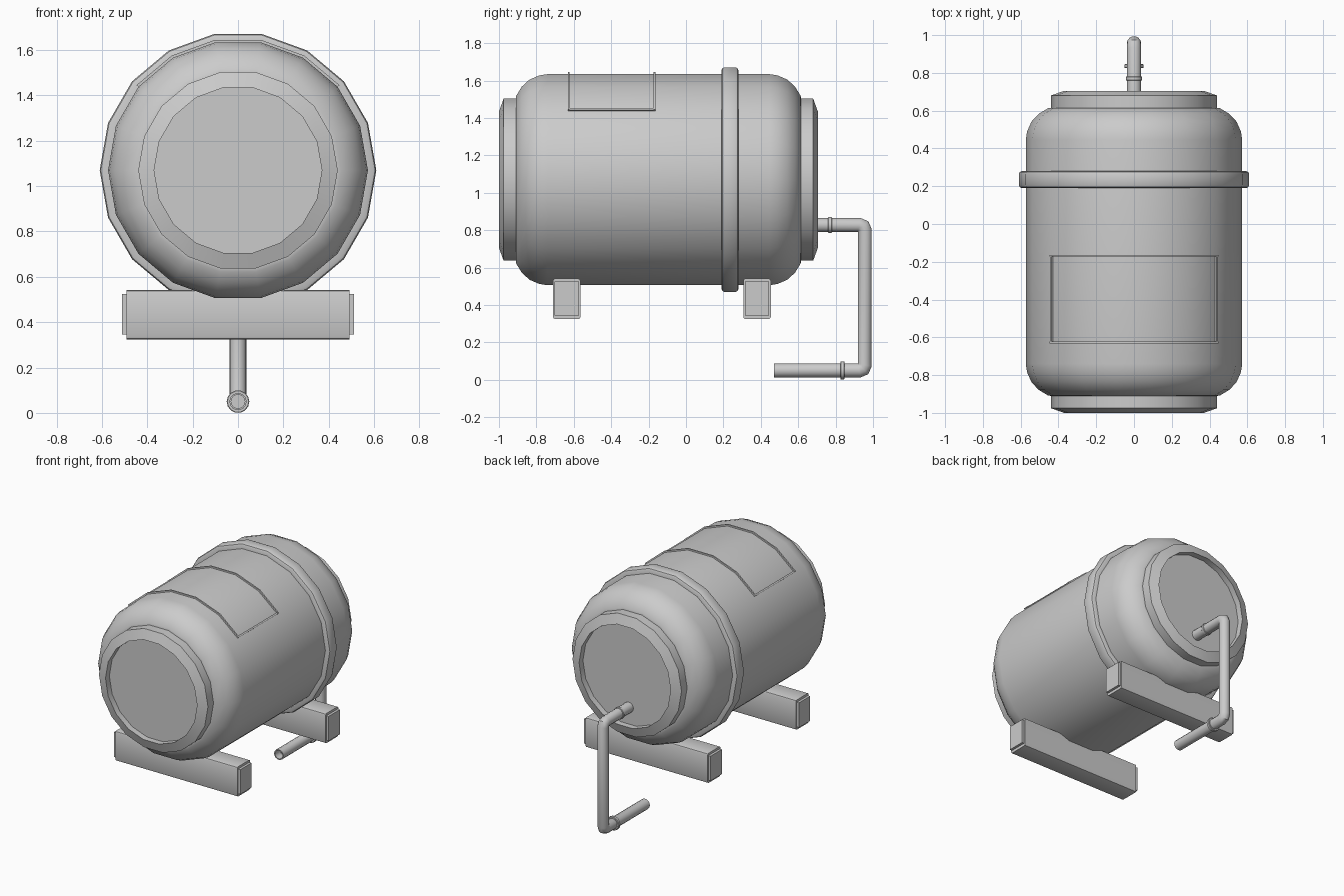
import bpy, bmesh, math

if "Cube" in bpy.data.objects:
    bpy.data.objects.remove(bpy.data.objects["Cube"])

SIDES = 18
ZC = 1.07          # height of the tank axis


def finish(bm, name):
    bmesh.ops.remove_doubles(bm, verts=bm.verts, dist=1e-5)
    bmesh.ops.recalc_face_normals(bm, faces=bm.faces)
    me = bpy.data.meshes.new(name)
    bm.to_mesh(me)
    bm.free()
    ob = bpy.data.objects.new(name, me)
    bpy.context.collection.objects.link(ob)
    return ob


def bridge(bm, rings):
    for a, b in zip(rings, rings[1:]):
        n = len(a)
        for i in range(n):
            j = (i + 1) % n
            bm.faces.new((a[i], a[j], b[j], b[i]))


def lathe(name, profile, sides, z, closed=False):
    """Revolve (radius, y) points about a y-directed axis at height z."""
    bm = bmesh.new()
    rings = [[bm.verts.new((r * math.cos(2 * math.pi * i / sides), y,
                            z + r * math.sin(2 * math.pi * i / sides)))
              for i in range(sides)] for r, y in profile]
    if closed:
        bridge(bm, rings + rings[:1])
    else:
        bridge(bm, rings)
        bm.faces.new(rings[0])
        bm.faces.new(rings[-1])
    return finish(bm, name)


def arc_strip(name, angles, r0, r1, y0, y1):
    """Solid strip wrapped round the tank along the given angles (degrees)."""
    bm = bmesh.new()
    rings = []
    for a in map(math.radians, angles):
        rings.append([bm.verts.new((r * math.cos(a), y, ZC + r * math.sin(a)))
                      for r, y in ((r0, y0), (r1, y0), (r1, y1), (r0, y1))])
    bridge(bm, rings)
    bm.faces.new(rings[0])
    bm.faces.new(rings[-1])
    return finish(bm, name)


def box(name, center, size, bevel=0.0):
    bm = bmesh.new()
    bmesh.ops.create_cube(bm, size=1)
    for v in bm.verts:
        v.co = [c + s * k for c, s, k in zip(center, size, v.co)]
    if bevel:
        edges = [e for e in bm.edges
                 if abs(e.verts[0].co.x - e.verts[1].co.x) > 0.001]
        bmesh.ops.bevel(bm, geom=edges, offset=bevel, segments=2,
                        profile=0.5, affect='EDGES')
    return finish(bm, name)


def pipe(name, path, r, sides=14):
    """Mitred tube along a (y, z) path; the last end is hollow."""
    bm = bmesh.new()
    rings = []

    def ring(p, n, rad, stretch=1.0):
        vs = []
        for i in range(sides):
            a = 2 * math.pi * i / sides
            s = rad * math.sin(a) * stretch
            vs.append(bm.verts.new((rad * math.cos(a), p[0] + n[0] * s, p[1] + n[1] * s)))
        return vs

    dirs = []
    for p, q in zip(path, path[1:]):
        d = math.hypot(q[0] - p[0], q[1] - p[1])
        dirs.append(((q[0] - p[0]) / d, (q[1] - p[1]) / d))
    for i, p in enumerate(path):
        a, b = dirs[max(i - 1, 0)], dirs[min(i, len(dirs) - 1)]
        t = (a[0] + b[0], a[1] + b[1])
        l = math.hypot(*t)
        n = (-t[1] / l, t[0] / l)
        rings.append(ring(p, n, r, 2 / l))
    # inner wall of the open outlet
    e, d = path[-1], dirs[-1]
    n = (-d[1], d[0])
    rings.append(ring(e, n, r * 0.8))
    rings.append(ring((e[0] - d[0] * 0.06, e[1] - d[1] * 0.06), n, r * 0.8))
    bridge(bm, rings)
    bm.faces.new(rings[0])
    bm.faces.new(rings[-1])
    return finish(bm, name)


# tank: recessed front disc, rim, rounded shoulders, straight wall, same at back
half = [(0.37, 0.045), (0.37, 0.0), (0.44, 0.025), (0.44, 0.09), (0.455, 0.092),
        (0.505, 0.122), (0.543, 0.163), (0.566, 0.215), (0.573, 0.26)]
lathe("tank", [(r, -1 + d) for r, d in half] +
      [(r, 0.705 - d) for r, d in reversed(half)], SIDES, ZC)

# raised hoop
lathe("hoop", [(0.55, 0.19), (0.595, 0.19), (0.605, 0.195), (0.61, 0.206),
               (0.61, 0.264), (0.605, 0.275), (0.595, 0.28), (0.55, 0.28)],
      SIDES, ZC, closed=True)

# thin raised frame of the top panel
span = range(40, 141, 20)
arc_strip("panel_lip_front", span, 0.555, 0.584, -0.632, -0.622)
arc_strip("panel_lip_back", span, 0.555, 0.584, -0.173, -0.163)
arc_strip("panel_lip_right", (40, 41.2), 0.555, 0.58, -0.632, -0.163)
arc_strip("panel_lip_left", (138.8, 140), 0.555, 0.58, -0.632, -0.163)

# support beams with end caps
for label, y in (("front", -0.638), ("back", 0.38)):
    box(label + "_beam", (0, y, 0.433), (0.985, 0.147, 0.217), 0.012)
    for side, s in (("right", 1), ("left", -1)):
        box(f"{label}_beam_cap_{side}", (s * 0.497, y, 0.435), (0.027, 0.13, 0.18))

# drain pipe with collars
yv, zt, zb, c = 0.956, 0.828, 0.05, 0.03
pipe("drain_pipe", [(0.63, zt), (yv - c, zt), (yv - c * 0.3, zt - c * 0.3), (yv, zt - c),
                    (yv, zb + c), (yv - c * 0.3, zb + c * 0.3), (yv - c, zb), (0.47, zb)], 0.038)
for name, y, z, r in (("upper_collar", 0.77, zt, 0.043), ("lower_collar", 0.836, zb, 0.05)):
    lathe(name, [(r - 0.003, y - 0.011), (r, y - 0.008), (r, y + 0.008),
                 (r - 0.003, y + 0.011)], 14, z)

# smooth shading with sharp edges kept
bpy.ops.object.select_all(action='SELECT')
bpy.context.view_layer.objects.active = bpy.data.objects["tank"]
bpy.ops.object.shade_smooth_by_angle(angle=math.radians(30))
